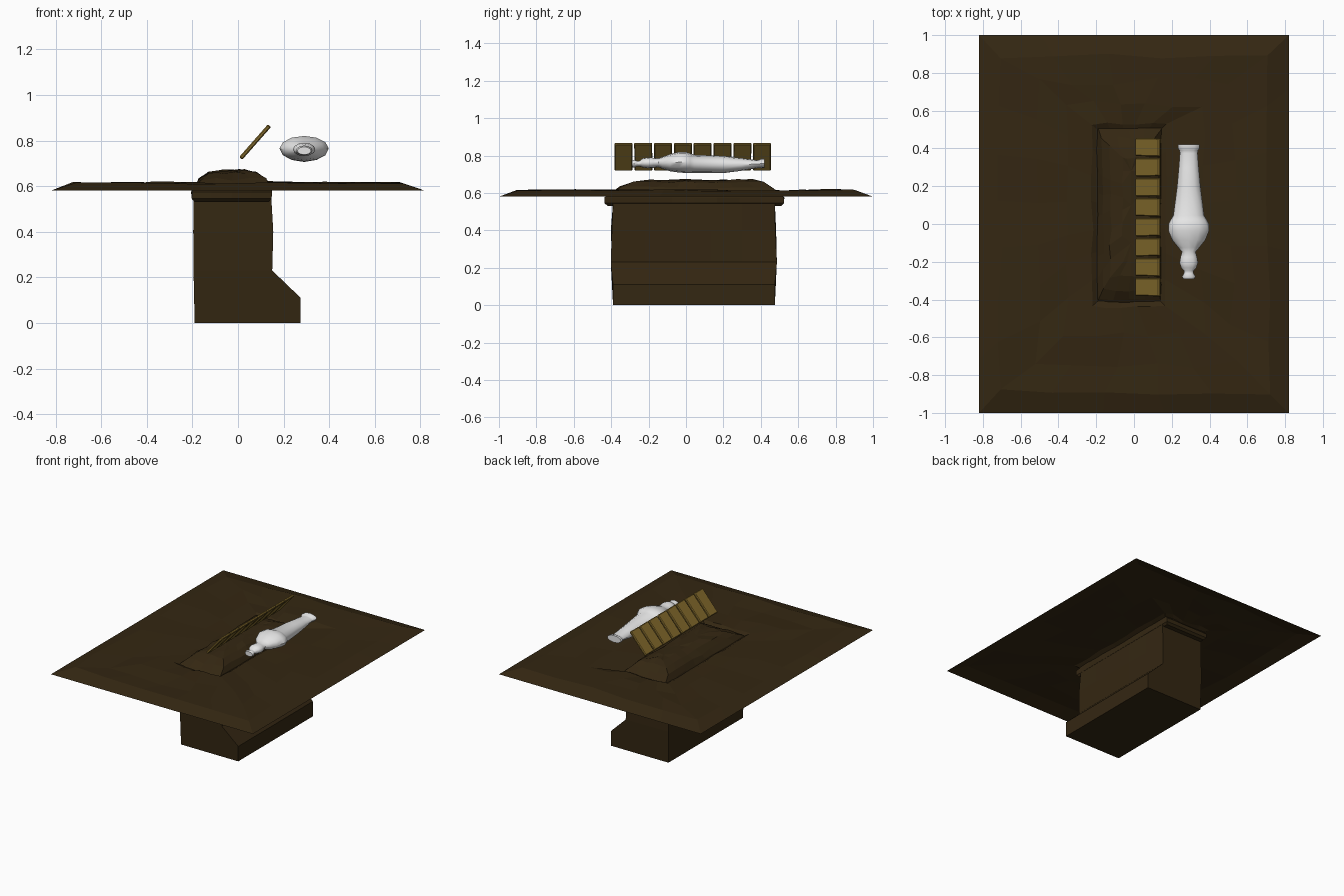
import bpy, bmesh, math, random
from mathutils import Vector, Matrix

if "Cube" in bpy.data.objects:
    bpy.data.objects.remove(bpy.data.objects["Cube"])

random.seed(7)


def material(name, rgb):
    m = bpy.data.materials.new(name)
    m.diffuse_color = (*rgb, 1)
    m.use_nodes = True
    m.node_tree.nodes["Principled BSDF"].inputs["Base Color"].default_value = m.diffuse_color
    return m


SOIL = material("dark soil", (0.034, 0.020, 0.006))
CLAY = material("ochre clay", (0.235, 0.15, 0.026))
CLOTH = material("white cloth", (0.8, 0.8, 0.8))


def make_object(name, bm, mat, smooth=False):
    mesh = bpy.data.meshes.new(name)
    bm.to_mesh(mesh)
    bm.free()
    mesh.materials.append(mat)
    for p in mesh.polygons:
        p.use_smooth = smooth
    ob = bpy.data.objects.new(name, mesh)
    bpy.context.collection.objects.link(ob)
    return ob


def bridge(bm, rings):
    """Join successive closed rings of vertices with quads."""
    for a, b in zip(rings, rings[1:]):
        n = len(a)
        for i in range(n):
            j = (i + 1) % n
            bm.faces.new((a[i], a[j], b[j], b[i]))


def rect_ring(bm, x0, x1, y0, y1, z, nx, ny, jxy=0.0, jz=0.0):
    """Counter-clockwise subdivided rectangle with optional roughness."""
    pts = [(x0 + (x1 - x0) * i / nx, y0) for i in range(nx)]
    pts += [(x1, y0 + (y1 - y0) * i / ny) for i in range(ny)]
    pts += [(x1 - (x1 - x0) * i / nx, y1) for i in range(nx)]
    pts += [(x0, y1 - (y1 - y0) * i / ny) for i in range(ny)]
    u = random.uniform
    return [bm.verts.new((x + u(-jxy, jxy), y + u(-jxy, jxy), z + u(-jz, jz)))
            for x, y in pts]


# Rough ground sheet with an opening for the grave
bm = bmesh.new()
rings = [rect_ring(bm, *r) for r in (
    (-0.82, 0.82, -1.0, 1.0, 0.58, 5, 7),
    (-0.71, 0.71, -0.89, 0.89, 0.613, 5, 7, 0.015, 0.006),
    (-0.52, 0.52, -0.74, 0.75, 0.613, 5, 7, 0.025, 0.01),
    (-0.36, 0.36, -0.58, 0.64, 0.612, 5, 7, 0.02, 0.01),
    (-0.22, 0.17, -0.44, 0.53, 0.606, 5, 7, 0.008, 0.008),
    (-0.17, 0.12, -0.39, 0.48, 0.58, 5, 7))]
bridge(bm, rings)
make_object("ground", bm, SOIL)

# Soil mound filling the mouth of the grave
bm = bmesh.new()
rings = [rect_ring(bm, *r) for r in (
    (-0.19, 0.135, -0.42, 0.51, 0.531, 4, 8),
    (-0.203, 0.147, -0.435, 0.525, 0.545, 4, 8),
    (-0.203, 0.147, -0.435, 0.525, 0.575, 4, 8, 0.003),
    (-0.19, 0.14, -0.40, 0.50, 0.60, 4, 8, 0.005, 0.003),
    (-0.165, 0.12, -0.35, 0.46, 0.63, 4, 8, 0.008, 0.006),
    (-0.125, 0.08, -0.28, 0.41, 0.658, 4, 8, 0.008, 0.005),
    (-0.06, 0.03, -0.20, 0.35, 0.669, 4, 8, 0.004, 0.006))]
bridge(bm, rings)
bm.faces.new(list(reversed(rings[0])))
top = [bm.verts.new((-0.015, y, 0.67)) for y in (-0.1, 0.1, 0.28)]
r = rings[-1]
for i in range(len(r)):
    a, b = r[i], r[(i + 1) % len(r)]
    near = [min(top, key=lambda t: abs(t.co.y - v.co.y)) for v in (a, b)]
    if near[0] is near[1]:
        bm.faces.new((a, b, near[0]))
    else:
        bm.faces.new((a, b, near[1], near[0]))
make_object("mound", bm, SOIL)

# Grave pit: side profile with a niche at the foot, swept along y
bm = bmesh.new()
profile = [(-0.19, 0), (0.275, 0), (0.275, 0.11), (0.15, 0.23), (0.148, 0.40),
           (0.146, 0.55), (-0.195, 0.55), (-0.19, 0.40), (-0.195, 0.23)]
stations = [-0.39, -0.22, -0.05, 0.13, 0.30, 0.475]
rings = []
for y in stations:
    ring = []
    for x, z in profile:
        end = y in (stations[0], stations[-1])
        dx = random.uniform(-0.007, 0.007) if 0.3 < z < 0.5 else 0
        dy = 0
        if end and z > 0.2 and z < 0.5:
            dy = math.copysign(random.uniform(0.0, 0.013), y)
        ring.append(bm.verts.new((x + dx, y + dy, z)))
    rings.append(ring)
bridge(bm, rings)
bmesh.ops.delete(bm, geom=[f for f in bm.faces if all(v.co.z > 0.54 for v in f.verts)],
                 context='FACES_ONLY')
# End walls as horizontal bands
for ring, flip in ((rings[0], False), (rings[-1], True)):
    v = ring
    for f in ((v[0], v[1], v[2], v[3], v[8]), (v[8], v[3], v[4], v[7]),
              (v[7], v[4], v[5], v[6])):
        bm.faces.new(tuple(reversed(f)) if flip else f)
bmesh.ops.recalc_face_normals(bm, faces=bm.faces)
make_object("grave_pit", bm, SOIL)

# Row of eight leaning clay slabs with chipped, bevelled edges
bm = bmesh.new()
lo, hi = Vector((0.012, 0, 0.722)), Vector((0.138, 0, 0.865))
along = hi - lo
angle = math.atan2(along.z, along.x)
pitch = 0.1058
for i in range(8):
    cy = -0.385 + pitch * (i + 0.5) - 0.002
    size = Matrix.Diagonal((along.length, 0.096, 0.018, 1))
    m = (Matrix.Translation((lo + hi) / 2 + Vector((0, cy, 0)))
         @ Matrix.Rotation(-angle, 4, 'Y')
         @ Matrix.Rotation(random.uniform(-0.012, 0.012), 4, 'Z') @ size)
    res = bmesh.ops.create_cube(bm, size=1, matrix=m)
    edges = list({e for v in res["verts"] for e in v.link_edges})
    bmesh.ops.bevel(bm, geom=edges, offset=0.005, segments=1, affect='EDGES')
make_object("clay_slabs", bm, CLAY)

# Shrouded body: flattened lathe along y (y, half width, bottom z, top z)
sections = [(-0.29, 0.030, 0.738, 0.772), (-0.278, 0.036, 0.735, 0.778),
            (-0.262, 0.026, 0.742, 0.772), (-0.248, 0.026, 0.742, 0.772),
            (-0.232, 0.040, 0.736, 0.785), (-0.205, 0.049, 0.732, 0.79),
            (-0.175, 0.044, 0.734, 0.788), (-0.148, 0.036, 0.738, 0.785),
            (-0.125, 0.056, 0.728, 0.793), (-0.085, 0.088, 0.716, 0.808),
            (-0.035, 0.108, 0.709, 0.82), (0.0, 0.107, 0.707, 0.82),
            (0.022, 0.096, 0.707, 0.812), (0.045, 0.082, 0.706, 0.804),
            (0.20, 0.062, 0.706, 0.798), (0.30, 0.053, 0.719, 0.786),
            (0.375, 0.047, 0.732, 0.776), (0.39, 0.049, 0.733, 0.777),
            (0.402, 0.058, 0.732, 0.784), (0.42, 0.057, 0.734, 0.784)]
bm = bmesh.new()
N = 12
rings = []
for y, w, z0, z1 in sections:
    rings.append([bm.verts.new((0.29 + w * math.cos(2 * math.pi * k / N), y,
                                (z0 + z1) / 2 + (z1 - z0) / 2 * math.sin(2 * math.pi * k / N)))
                  for k in range(N)])
bridge(bm, rings)
bm.faces.new(rings[0])
bm.faces.new(rings[-1])
bmesh.ops.recalc_face_normals(bm, faces=bm.faces)
body = make_object("shrouded_body", bm, CLOTH, True)
bpy.context.view_layer.objects.active = body
body.select_set(True)
bpy.ops.object.shade_smooth_by_angle(angle=math.radians(50))
